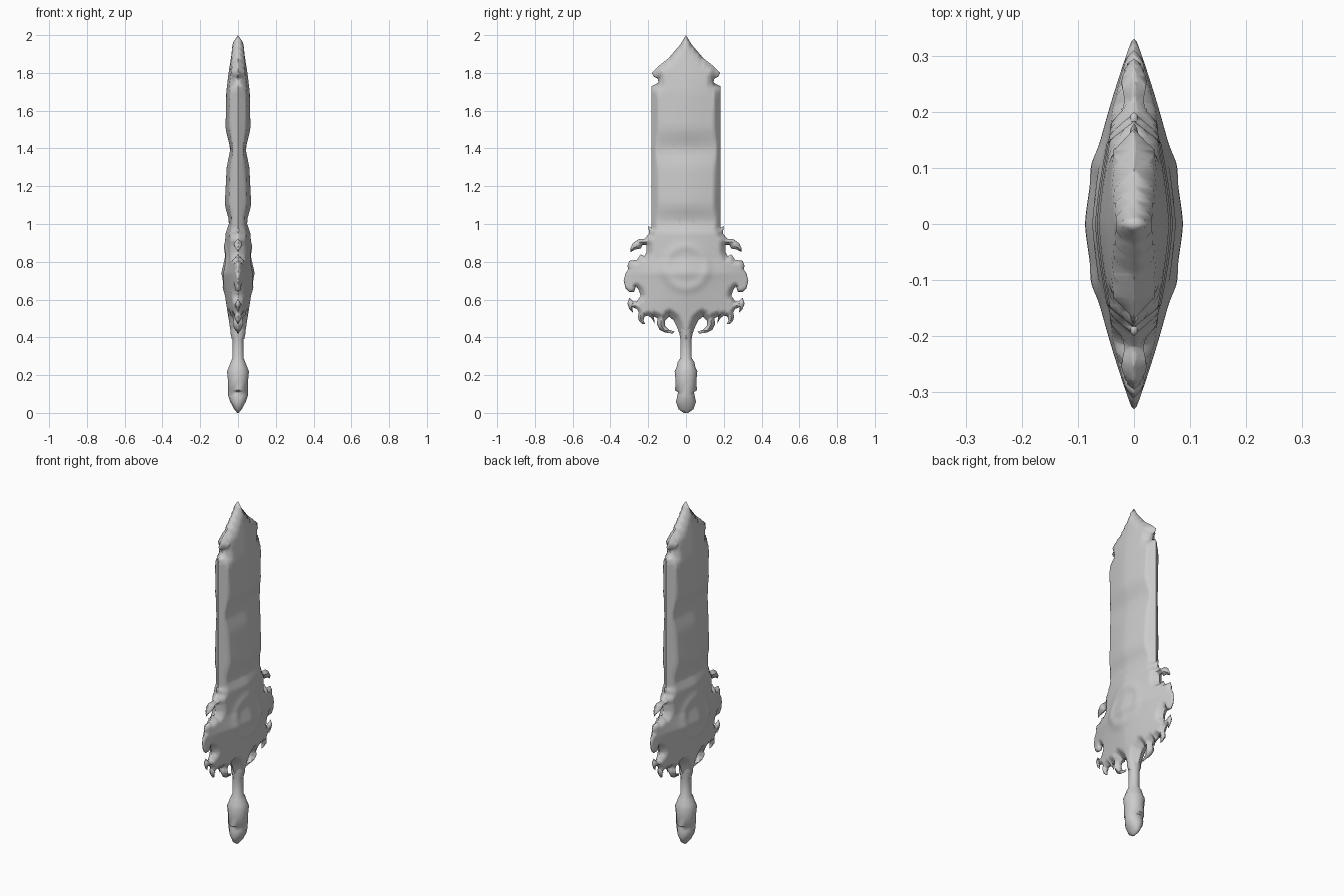
import bpy, bmesh, math
from mathutils import Vector
from mathutils.geometry import intersect_point_line

cube = bpy.data.objects.get("Cube")
if cube:
    bpy.data.objects.remove(cube)

grey = bpy.data.materials.new("plain grey")
grey.use_nodes = True
colour = (0.6, 0.6, 0.6, 1)
grey.diffuse_color = colour
grey.node_tree.nodes["Principled BSDF"].inputs["Base Color"].default_value = colour


def finish(name, bm, angle):
    mesh = bpy.data.meshes.new(name)
    bm.to_mesh(mesh)
    bm.free()
    mesh.materials.append(grey)
    obj = bpy.data.objects.new(name, mesh)
    bpy.context.collection.objects.link(obj)
    bpy.ops.object.select_all(action='DESELECT')
    obj.select_set(True)
    bpy.context.view_layer.objects.active = obj
    bpy.ops.object.shade_smooth_by_angle(angle=math.radians(angle))
    return obj


def interpolate(table, z):
    for (z0, a), (z1, b) in zip(table, table[1:]):
        if z <= z1:
            return a + (b - a) * max(0, z - z0) / (z1 - z0)
    return table[-1][1]


# Half outlines in hundredths, from the tip downwards
blade_edge = [(0, 200), (3, 195), (9, 188), (14, 184), (18, 180), (17, 178),
              (15, 177), (14.5, 175), (16, 174), (18.3, 173), (18.3, 98)]
upper_horns = [(20, 99), (19.5, 95), (22, 92), (25, 92), (28, 90), (29.5, 87),
               (29.5, 85), (27, 86.5), (24, 87), (23, 89), (21, 89), (21, 85),
               (22, 83), (24, 84), (26, 81), (30, 80.5), (31, 78), (30.5, 76)]
side_horns = [(32, 74), (33, 70), (32, 66), (30, 64), (27.5, 64), (26.5, 67),
              (25, 65), (24, 62), (26, 59), (28, 59), (30, 61), (31, 58),
              (30, 55), (28, 53), (28.5, 56), (26, 55), (25, 53)]
lower_horns = [(25.5, 51), (25, 49), (23, 47), (21.5, 47), (22.5, 49),
               (22, 51), (20, 51.5), (18, 50), (16.5, 47), (17, 51), (15, 50),
               (15.5, 47), (14, 44), (11, 42.5), (7, 42), (6, 43), (9, 44),
               (11, 46), (11, 49), (9, 51), (6.5, 49), (5, 46), (3.5, 42), (3, 39)]
half = [Vector((0, y / 100, z / 100))
        for y, z in blade_edge + upper_horns + side_horns + lower_horns]

# Half thickness along the height
thickness = [(0.4, 0.035), (0.5, 0.05), (0.6, 0.066), (0.7, 0.08), (0.74, 0.088),
             (0.82, 0.07), (0.95, 0.066), (1.01, 0.045), (1.1, 0.07), (1.3, 0.06),
             (1.4, 0.04), (1.5, 0.066), (1.7, 0.062), (1.8, 0.05), (1.9, 0.034),
             (1.96, 0.03), (2, 0)]


def rim_distance(p):
    best = 1
    for a, b in zip(half, half[1:]):
        hit, t = intersect_point_line(p, a, b)
        near = a if t < 0 else b if t > 1 else hit
        best = min(best, (p - near).length)
    return best


# Blade and guard: filled outline, sliced into a grid and bulged to a bevelled slab
bm = bmesh.new()
loop = [bm.verts.new(p) for p in half]
loop.append(bm.verts.new((0, 0, half[-1].z)))
face = bm.faces.new(loop)
face.normal_update()
if face.normal.x < 0:
    bmesh.ops.reverse_faces(bm, faces=[face])
bmesh.ops.triangulate(bm, faces=bm.faces[:], ngon_method='EAR_CLIP')


def slice_at(axis, value):
    origin, normal = Vector(), Vector()
    origin[axis], normal[axis] = value, 1
    bmesh.ops.bisect_plane(bm, geom=bm.verts[:] + bm.edges[:] + bm.faces[:],
                           dist=1e-5, plane_co=origin, plane_no=normal)


for i in range(1, 28):
    slice_at(1, i * 0.012 + 0.001)
for i in range(50):
    slice_at(2, 0.4 + i * 0.012)
for i in range(33):
    slice_at(2, 1 + i * 0.03)

for v in bm.verts:
    y, z = abs(v.co.y), v.co.z
    limit = interpolate(thickness, z) * max(0, 1 - (y / 0.34) ** 1.4)
    # faint raised ring round the boss in the guard
    r = math.hypot(y, z - 0.77)
    limit += 0.006 * math.exp(-((r - 0.11) / 0.025) ** 2)
    v.co.x = min(limit, 1.3 * rim_distance(v.co.copy()))
sword = finish("blade_and_guard", bm, 50)
mirror = sword.modifiers.new("Mirror", 'MIRROR')
mirror.use_axis = (True, True, False)
mirror.merge_threshold = 0.0005

# Handle and pommel: lofted rings of (height, half depth, half width)
rings = [(0, 0.004, 0.012), (0.02, 0.02, 0.04), (0.06, 0.042, 0.053),
         (0.09, 0.052, 0.046), (0.11, 0.052, 0.042), (0.12, 0.052, 0.058),
         (0.17, 0.053, 0.055), (0.22, 0.058, 0.06), (0.24, 0.05, 0.05),
         (0.27, 0.038, 0.044), (0.29, 0.03, 0.03), (0.39, 0.028, 0.03),
         (0.42, 0.04, 0.032), (0.5, 0.042, 0.035), (0.56, 0.03, 0.03)]
sides = 12
bm = bmesh.new()
levels = []
for z, rx, ry in rings:
    turns = [2 * math.pi * i / sides for i in range(sides)]
    levels.append([bm.verts.new((rx * math.cos(t), ry * math.sin(t), z)) for t in turns])
for low, high in zip(levels, levels[1:]):
    for i in range(sides):
        j = (i + 1) % sides
        bm.faces.new((low[i], low[j], high[j], high[i]))
bm.faces.new(levels[0][::-1])
bm.faces.new(levels[-1])
finish("handle_and_pommel", bm, 50)
